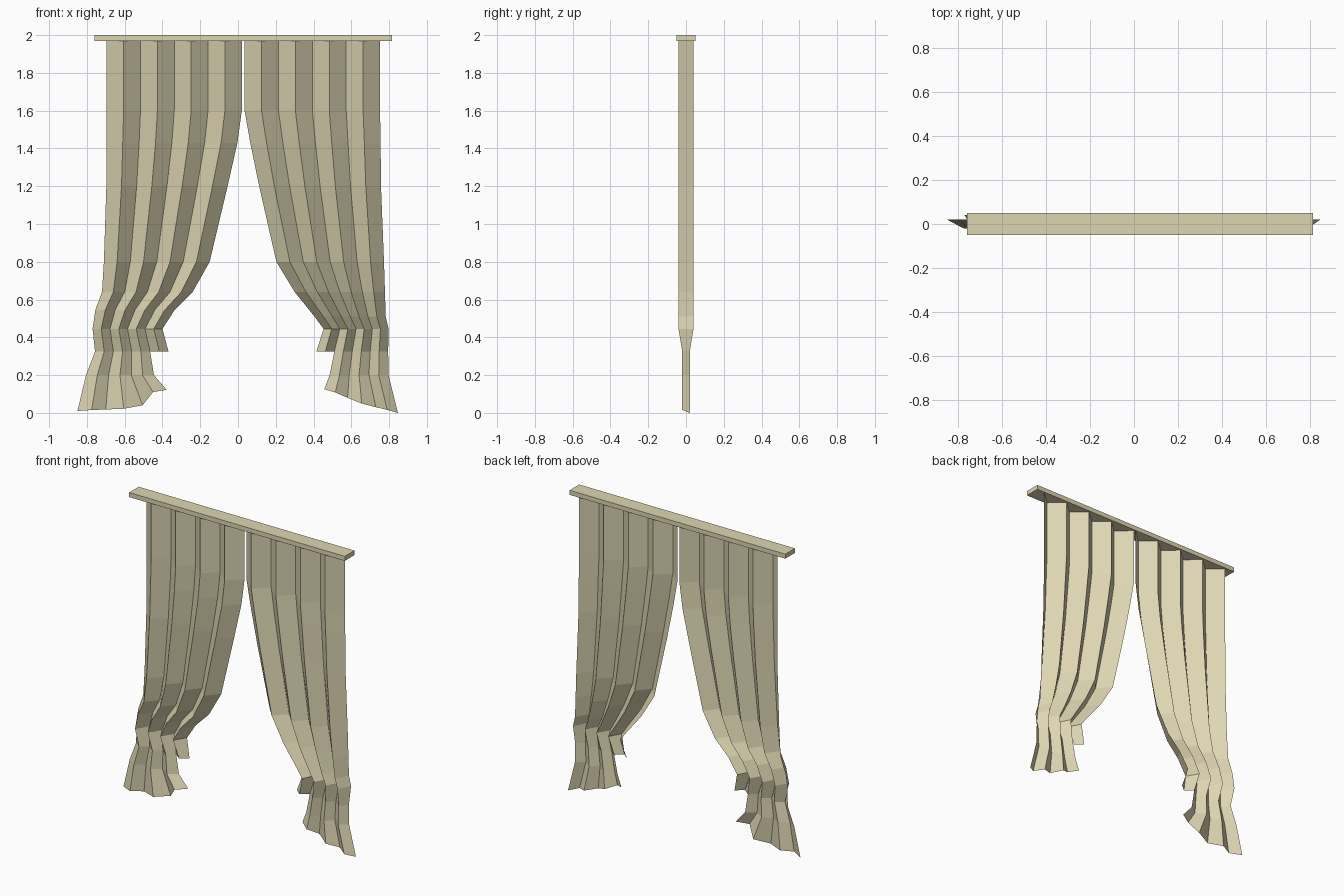
import bpy
import bmesh

if "Cube" in bpy.data.objects:
    bpy.data.objects.remove(bpy.data.objects["Cube"])

cloth = bpy.data.materials.new("beige cloth")
cloth.diffuse_color = (0.73, 0.67, 0.45, 1)
cloth.use_nodes = True
cloth.node_tree.nodes["Principled BSDF"].inputs["Base Color"].default_value = cloth.diffuse_color
STRIPS = 8


def make_object(name, bm):
    mesh = bpy.data.meshes.new(name)
    bm.to_mesh(mesh)
    bm.free()
    mesh.materials.append(cloth)
    obj = bpy.data.objects.new(name, mesh)
    bpy.context.collection.objects.link(obj)
    return obj


def curtain(name, rows, skirt, hem, first):
    """Zigzag pleated sheet. rows: (z, left x, right x, pleat depth) over all
    strips; skirt rows and hem points cover six strips from column `first`."""
    bm = bmesh.new()

    def pleat(c, depth):
        return depth if c % 2 == 0 else -depth

    def row(z, x0, x1, depth, c0, n):
        return {c0 + i: bm.verts.new((x0 + (x1 - x0) * i / n,
                                      pleat(c0 + i, depth), z))
                for i in range(n + 1)}

    def bridge(top, low):
        for c in sorted(low):
            if c + 1 in low:
                bm.faces.new((top[c], low[c], low[c + 1], top[c + 1]))

    # full-width drape down to the short flap
    last = None
    for z, x0, x1, d in rows:
        new = row(z, x0, x1, d, 0, STRIPS)
        if last:
            bridge(last, new)
        last = new
    # narrower skirt that reaches the floor
    for z, x0, x1, d in skirt:
        new = row(z, x0, x1, d, first, 6)
        bridge(last, new)
        last = new
    # uneven hem
    new = {first + i: bm.verts.new((x, pleat(first + i, 0.02), z))
           for i, (x, z) in enumerate(hem)}
    bridge(last, new)
    return make_object(name, bm)


# pelmet board at the top
bm = bmesh.new()
bmesh.ops.create_cube(bm, size=1)
for v in bm.verts:
    v.co = (0.0275 + v.co.x * 1.575, v.co.y * 0.1, 1.985 + v.co.z * 0.03)
make_object("curtain_rail", bm)

# left curtain
curtain("left_curtain",
        [(1.97, -0.695, 0.02, 0.04), (1.6, -0.695, 0.02, 0.04),
         (1.43, -0.697, -0.003, 0.04), (1.2, -0.697, -0.055, 0.04),
         (0.8, -0.71, -0.15, 0.04), (0.64, -0.72, -0.24, 0.04),
         (0.545, -0.755, -0.335, 0.04), (0.445, -0.77, -0.40, 0.04),
         (0.325, -0.757, -0.368, 0.02)],
        [(0.2, -0.805, -0.445, 0.02)],
        [(-0.85, 0.01), (-0.775, 0.015), (-0.70, 0.018), (-0.605, 0.022),
         (-0.505, 0.04), (-0.45, 0.11), (-0.378, 0.122)], 0)

# right curtain
curtain("right_curtain",
        [(1.97, 0.035, 0.752, 0.04), (1.6, 0.035, 0.752, 0.04),
         (1.43, 0.065, 0.755, 0.04), (1.2, 0.112, 0.757, 0.04),
         (0.8, 0.203, 0.773, 0.04), (0.64, 0.30, 0.778, 0.04),
         (0.51, 0.405, 0.782, 0.04), (0.445, 0.453, 0.797, 0.04),
         (0.325, 0.415, 0.795, 0.02)],
        [(0.2, 0.485, 0.797, 0.02)],
        [(0.457, 0.125), (0.515, 0.108), (0.58, 0.08), (0.655, 0.05),
         (0.73, 0.03), (0.79, 0.016), (0.847, 0.0)], 2)
